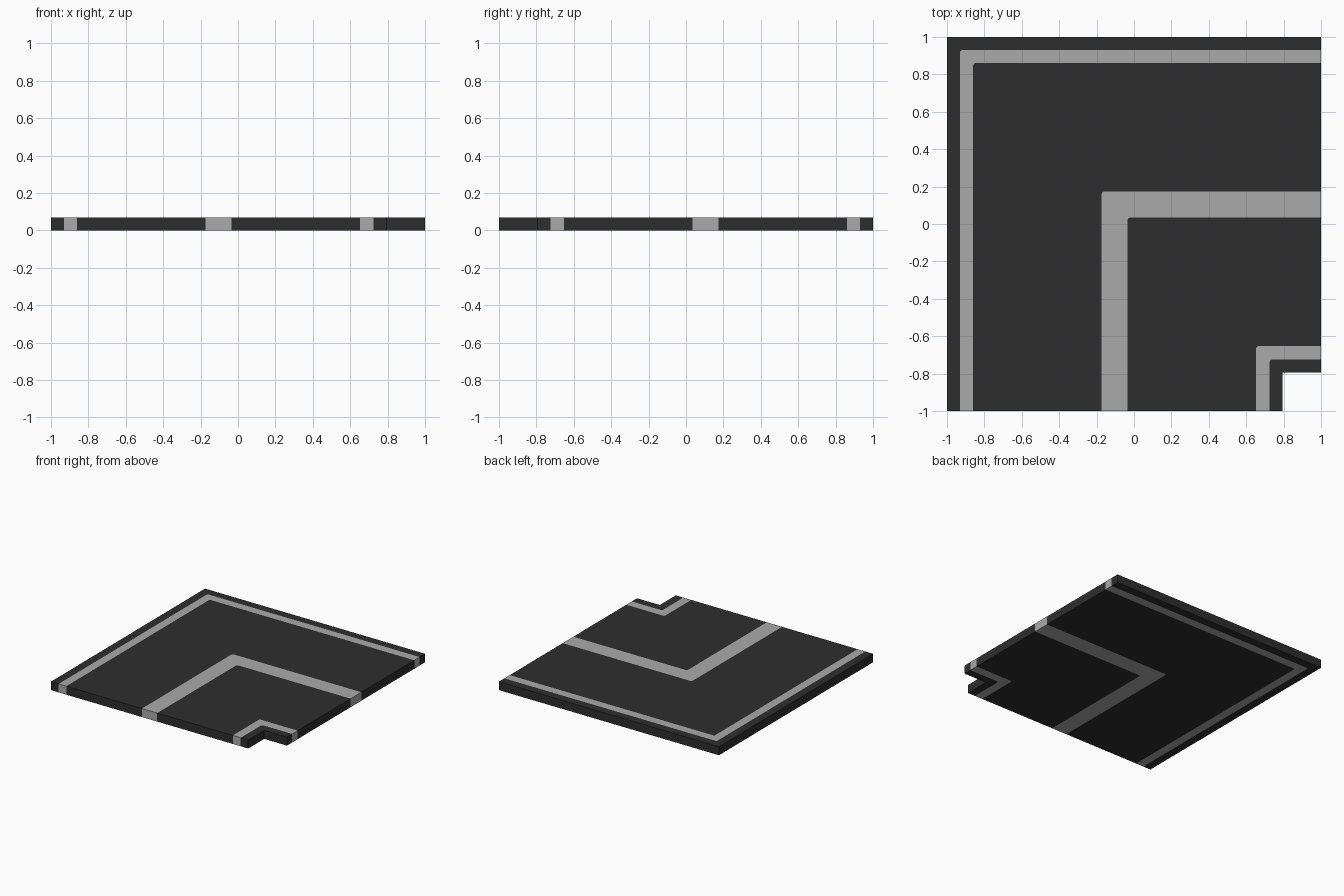
import bpy
import bmesh
import math

if "Cube" in bpy.data.objects:
    bpy.data.objects.remove(bpy.data.objects["Cube"])

HEIGHT = 0.07


def material(name, value):
    m = bpy.data.materials.new(name)
    m.diffuse_color = (value, value, value, 1)
    m.use_nodes = True
    m.node_tree.nodes["Principled BSDF"].inputs["Base Color"].default_value = m.diffuse_color
    return m


dark = material("dark asphalt", 0.027)
light = material("light grey line", 0.40)


def corner(p, r):
    """Rounded corner at (p, -p), running from the vertical leg to the horizontal one."""
    if r == 0:
        return [(p, -p)]
    cx, cy = p + r, -p - r
    angles = [math.pi - math.pi / 2 * i / 3 for i in range(4)]
    return [(cx + r * math.cos(a), cy + r * math.sin(a)) for a in angles]


def band(name, a, b, ra, rb, mat):
    """L-shaped slab between the corner lines at a (outer) and b (inner)."""
    pts = [(a, -1)] + corner(a, ra) + [(1, -a), (1, -b)] + corner(b, rb)[::-1] + [(b, -1)]
    bm = bmesh.new()
    face = bm.faces.new([bm.verts.new((x, y, 0)) for x, y in pts])
    ext = bmesh.ops.extrude_face_region(bm, geom=[face])
    top = [v for v in ext["geom"] if isinstance(v, bmesh.types.BMVert)]
    bmesh.ops.translate(bm, verts=top, vec=(0, 0, HEIGHT))
    bmesh.ops.recalc_face_normals(bm, faces=bm.faces)
    mesh = bpy.data.meshes.new(name)
    bm.to_mesh(mesh)
    bm.free()
    mesh.materials.append(mat)
    bpy.context.collection.objects.link(bpy.data.objects.new(name, mesh))


# Concentric bands, from the outer edge of the turn to the inner notch
R = 0.012
band("outer_shoulder", -1, -0.93, 0, R, dark)
band("outer_edge_line", -0.93, -0.86, R, R, light)
band("outer_lane", -0.86, -0.173, R, R, dark)
band("centre_line", -0.173, -0.034, R, R, light)
band("inner_lane", -0.034, 0.653, R, R, dark)
band("inner_edge_line", 0.653, 0.725, R, R, light)
band("inner_shoulder", 0.725, 0.793, R, 0, dark)
